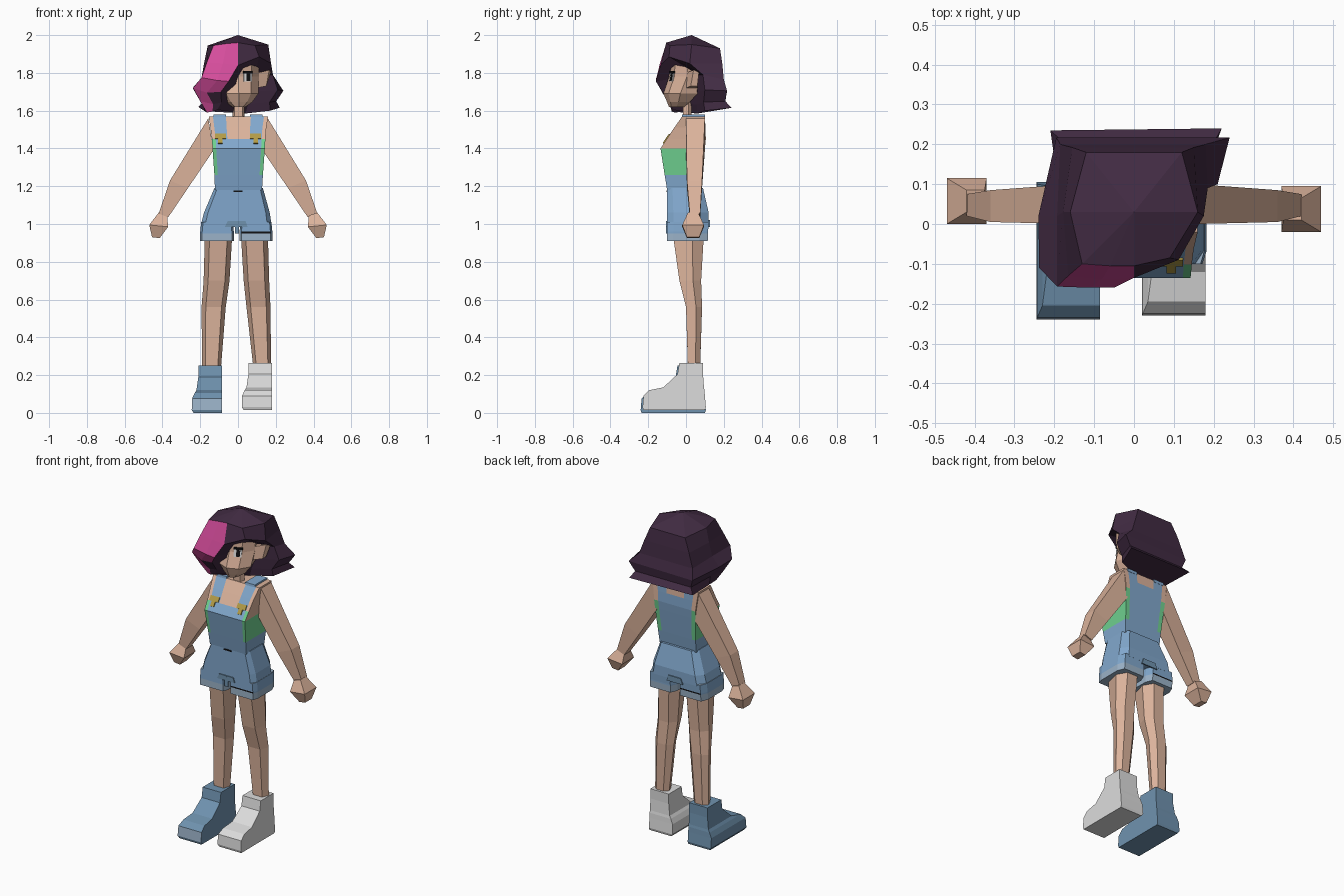
import bpy, bmesh
from mathutils import Vector

# ---- flat colours (linear) ----
def colour(name, r, g, b):
    m = bpy.data.materials.new(name)
    m.diffuse_color = (r, g, b, 1)
    return m

SKIN, HAIR, PINK, DENIM, CUFF, BOOT, WHITE, GREEN, YELLOW, BLACK = range(10)
MATS = [colour("skin", .71, .45, .33), colour("dark_hair", .053, .024, .055),
        colour("pink_hair", .68, .075, .34), colour("denim", .22, .39, .61),
        colour("cuff_denim", .33, .45, .58), colour("dark_denim", .16, .29, .43),
        colour("white_leather", .72, .72, .72), colour("green_shirt", .16, .64, .28),
        colour("brass", .45, .33, .06), colour("black", .005, .005, .006)]


def loft(name, rings, mat=SKIN, rule=None, apex=None):
    """Skin a stack of closed rings; rule(row, segment) picks a colour."""
    bm = bmesh.new()
    vs = [[bm.verts.new(p) for p in r] for r in rings]
    n = len(vs[0])
    for i in range(len(vs) - 1):
        for j in range(n):
            k = (j + 1) % n
            f = bm.faces.new((vs[i][j], vs[i][k], vs[i + 1][k], vs[i + 1][j]))
            f.material_index = rule(i, j) if rule else mat
    bm.faces.new(vs[0]).material_index = mat
    if apex:
        tip = bm.verts.new(apex)
        for j in range(n):
            bm.faces.new((vs[-1][j], vs[-1][(j + 1) % n], tip)).material_index = mat
    else:
        bm.faces.new(vs[-1]).material_index = mat
    bmesh.ops.recalc_face_normals(bm, faces=bm.faces)
    me = bpy.data.meshes.new(name)
    bm.to_mesh(me)
    bm.free()
    # keep only the colours this part uses
    used = sorted({p.material_index for p in me.polygons})
    index = [used.index(p.material_index) for p in me.polygons]
    for u in used:
        me.materials.append(MATS[u])
    for p, i in zip(me.polygons, index):
        p.material_index = i
    ob = bpy.data.objects.new(name, me)
    bpy.context.collection.objects.link(ob)
    return ob


def rings(shape, sections):
    """Fit a unit outline into x0, x1, y0, y1 at each height z."""
    return [[((a + b) / 2 + u * (b - a) / 2, (c + d) / 2 + v * (d - c) / 2, z)
             for u, v in shape] for a, b, c, d, z in sections]


def plate(name, pts, mat, thick=.006):
    pts = [Vector(p) for p in pts]
    n = (pts[1] - pts[0]).cross(pts[2] - pts[0]).normalized() * thick
    loft(name, [[p - n * .3 for p in pts], [p + n for p in pts]], mat)


BOX = [(-1, -1), (1, -1), (1, 1), (-1, 1)]
HEX = [(-.65, -1), (.65, -1), (1, .25), (.5, 1), (-.5, 1), (-1, .25)]
OCT = [(-.88, -1), (.88, -1), (1, -.7), (1, .6), (.8, 1), (-.8, 1), (-1, .6), (-1, -.7)]
FACE = [(0, -1), (.62, -.7), (1, 0), (.7, 1), (-.7, 1), (-1, 0), (-.62, -.7)]

# ---- boots ----
for side, mat, dx, dy, dz in (("right", BOOT, 0, 0, 0), ("left", WHITE, .265, .01, .015)):
    prof = [(-.235, -.235, .1, 0), (-.245, -.24, .105, .015), (-.243, -.235, .1, .075),
            (-.23, -.205, .098, .105), (-.22, -.13, .095, .12),
            (-.21, -.055, .09, .19), (-.21, -.045, .09, .25)]
    sec = [(x + dx, -.085 + dx, a + dy, b, z + dz) for x, a, b, z in prof]
    toe = CUFF if mat == BOOT else WHITE
    loft(side + "_boot", rings(BOX, sec), mat,
         lambda r, s, m=mat, t=toe: t if r == 1 and s == 0 else m)

# ---- legs ----
loft("right_leg", rings(HEX, [(-.19, -.09, .01, .075, .24), (-.193, -.065, 0, .085, .56),
                              (-.182, -.045, -.035, .08, .7), (-.175, -.03, -.07, .095, .95)]))
loft("left_leg", rings(HEX, [(.08, .175, .01, .075, .25), (.045, .172, 0, .085, .56),
                             (.03, .165, -.035, .08, .7), (.015, .158, -.07, .095, .95)]))

# ---- shorts: two leg openings with turned cuffs, then the hips ----
for side, a, b, seam in (("right", -.2, -.022, 4), ("left", .008, .182, 0)):
    loft(side + "_shorts_leg",
         rings(OCT, [(a, b, -.1, .115, .91), (a, b, -.1, .117, .951),
                     (a, b, -.1, .117, .959), (a + .005, b - .005, -.1, .12, 1.01)]), CUFF,
         lambda r, s, e=seam: CUFF if r == 0 else BLACK if r == 1 and s == e else DENIM)
loft("shorts_hips", rings(OCT, [(-.195, .177, -.1, .12, 1.0), (-.18, .168, -.1, .12, 1.06),
                                (-.125, .132, -.1, .09, 1.19)]), DENIM)
plate("fly_patch", [(-.07, -.1, .985), (.05, -.1, .985), (.04, -.1, 1.015), (-.055, -.1, 1.015)], BOOT)
plate("fly_slit", [(-.016, -.101, .95), (.006, -.101, .95), (.006, -.101, 1.01), (-.016, -.101, 1.01)], BOOT)
plate("back_patch", [(.045, .12, .985), (-.065, .12, .985), (-.05, .12, 1.02), (.035, .12, 1.02)], BOOT)
plate("waist_tie", [(-.025, -.1, 1.17), (.025, -.1, 1.17), (.025, -.1, 1.178), (-.025, -.1, 1.178)], BLACK, .004)

# ---- torso with bib, straps and shirt sides ----
TORSO = [(-1, -1), (-.86, -1), (-.42, -1), (.42, -1), (.86, -1), (1, -1),
         (1, 1), (.8, 1), (.4, 1), (-.4, 1), (-.8, 1), (-1, 1)]

def torso_colour(row, seg):
    strap = seg in (1, 3, 7, 9)
    if row == 0 or strap:
        return DENIM
    if seg in (2, 8):
        return SKIN if row == 4 or (row == 3 and seg == 2) else DENIM
    if row == 1:
        return GREEN
    return GREEN if row == 2 and seg not in (5, 11) else SKIN

loft("torso", rings(TORSO, [(-.122, .127, -.1, .075, 1.18), (-.125, .132, -.113, .085, 1.26),
                            (-.135, .142, -.135, .1, 1.4), (-.138, .145, -.102, .105, 1.45),
                            (-.146, .15, -.062, .103, 1.51), (-.155, .16, -.02, .1, 1.57)]),
     SKIN, torso_colour)
for side, s in (("right", -1), ("left", 1)):
    a, b = sorted((s * .063, s * .13))
    loft(side + "_shoulder_strap", rings(BOX, [(a, b, -.024, .102, 1.56), (a, b, -.02, .1, 1.58)]), DENIM)
    c = s * .093
    plate(side + "_buckle_bar", [(c - .03, -.102, 1.45), (c + .03, -.102, 1.45),
                                 (c + .03, -.085, 1.475), (c - .03, -.085, 1.475)], YELLOW)
    plate(side + "_buckle_drop", [(c - .012, -.119, 1.425), (c + .012, -.119, 1.425),
                                  (c + .012, -.102, 1.45), (c - .012, -.102, 1.45)], YELLOW)

# ---- arms and hands ----
def limb(name, s, dy, secs):
    loft(name, [[(s * ox, y0 + dy, oz), (s * ix, y0 + dy, iz),
                 (s * ix, y1 + dy, iz), (s * ox, y1 + dy, oz)]
                for ox, oz, ix, iz, y0, y1 in secs])

for side, s, dy in (("right", -1, .01), ("left", 1, -.01)):
    limb(side + "_arm", s, 0, [(.157, 1.56, .13, 1.39, 0, .1), (.36, 1.23, .265, 1.19, .005, .085),
                               (.42, 1.055, .37, 1.035, .02, .075)])
    limb(side + "_hand", s, dy, [(.42, 1.06, .375, 1.045, .02, .075), (.47, .995, .37, .985, -.01, .105),
                                 (.455, .93, .415, .925, .015, .08)])

# ---- neck, head, ear ----
loft("neck", rings(HEX, [(-.03, .035, -.015, .03, 1.55), (-.03, .035, -.015, .03, 1.68)]))
loft("head", rings(FACE, [(-.03, .04, -.09, -.01, 1.62), (-.065, .075, -.1, .02, 1.645),
                          (-.1, .108, -.12, .06, 1.69), (-.105, .112, -.09, .1, 1.78),
                          (-.105, .112, -.086, .12, 1.91)]))
loft("left_ear", [[(.1, .0, 1.72), (.1, .06, 1.72), (.1, .06, 1.8), (.1, .0, 1.8)],
                  [(.15, .025, 1.73), (.15, .06, 1.73), (.178, .07, 1.815), (.165, .04, 1.815)]])

# eye plates follow the slanted cheek
def cheek(x, z):
    return (x, -.09 + (x - .004) * .42 - max(0, 1.78 - z) * .3, z)

plate("eye_white", [cheek(.03, 1.755), cheek(.072, 1.755), cheek(.072, 1.803), cheek(.03, 1.803)], WHITE, .004)
plate("pupil", [cheek(.043, 1.757), cheek(.063, 1.757), cheek(.063, 1.795), cheek(.043, 1.795)], BLACK, .007)
plate("eyelid", [cheek(.028, 1.798), cheek(.075, 1.798), cheek(.075, 1.81), cheek(.028, 1.81)], BLACK, .007)

# ---- hair: rings from the parting round the left, back and right ----
crown = [(0, -.105, 1.96), (-.06, -.105, 1.955), (-.13, -.1, 1.945), (-.16, .03, 1.945),
         (-.12, .18, 1.93), (.12, .18, 1.93), (.16, .03, 1.95), (.09, -.085, 1.945)]
brow = [(0, -.135, 1.84), (-.08, -.138, 1.85), (-.165, -.13, 1.855), (-.178, .03, 1.86),
        (-.155, .192, 1.85), (.15, .192, 1.85), (.175, .02, 1.85), (.112, -.09, 1.885)]
cheek_row = [(-.05, -.16, 1.755), (-.11, -.16, 1.76), (-.193, -.157, 1.775), (-.193, .02, 1.775),
             (-.185, .2, 1.765), (.18, .2, 1.765), (.185, .09, 1.79), (.09, .06, 1.79)]
flare = [(-.09, -.125, 1.7), (-.165, -.125, 1.695), (-.238, -.11, 1.72), (-.24, .02, 1.72),
         (-.195, .217, 1.7), (.24, .217, 1.705), (.21, .1, 1.71), (.08, .06, 1.7)]
hem = [(-.11, -.07, 1.605), (-.135, -.075, 1.595), (-.165, -.06, 1.59), (-.18, .03, 1.6),
       (-.21, .235, 1.62), (.22, .24, 1.615), (.17, .1, 1.6), (.04, .06, 1.585)]
tuck = [((p[0] + q[0]) * .44, .03 + ((p[1] + q[1]) / 2 - .03) * .9, (p[2] + q[2]) / 2 - .01)
        for p, q in zip(flare, hem)]
tuck[2] = (-.2, -.085, 1.65)
# rows count upward; the fringe and the outer lock are pink
loft("hair", [hem, tuck, flare, cheek_row, brow, crown], HAIR,
     lambda r, s: PINK if s == 1 or (s == 0 and r >= 2) else HAIR, apex=(0, .03, 2.0))
